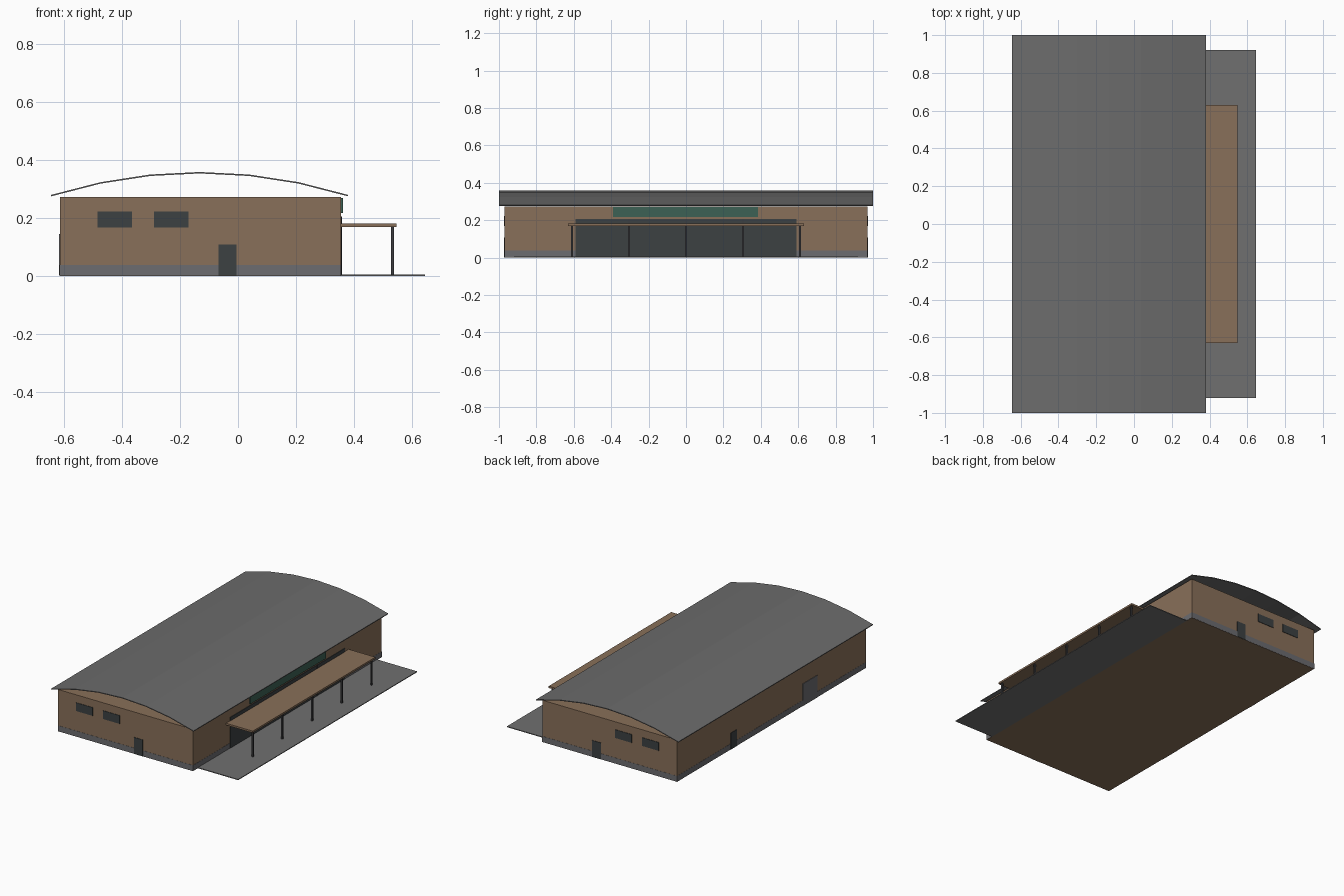
import bpy, bmesh

cube = bpy.data.objects.get("Cube")
if cube:
    bpy.data.objects.remove(cube, do_unlink=True)


def material(name, r, g, b):
    m = bpy.data.materials.new(name)
    m.use_nodes = True
    m.diffuse_color = (r, g, b, 1)
    m.node_tree.nodes["Principled BSDF"].inputs["Base Color"].default_value = (r, g, b, 1)
    return m


tan = material("tan cladding", 0.25, 0.16, 0.1)
roof_grey = material("roof grey", 0.15, 0.15, 0.15)
paving_grey = material("paving grey", 0.16, 0.16, 0.16)
plinth_grey = material("plinth grey", 0.15, 0.15, 0.16)
glass = material("dark glass", 0.045, 0.053, 0.055)
green = material("sign green", 0.045, 0.12, 0.09)
post_dark = material("post dark grey", 0.045, 0.045, 0.05)


def finish(name, bm, mat):
    bmesh.ops.recalc_face_normals(bm, faces=bm.faces)
    mesh = bpy.data.meshes.new(name)
    bm.to_mesh(mesh)
    bm.free()
    mesh.materials.append(mat)
    obj = bpy.data.objects.new(name, mesh)
    bpy.context.collection.objects.link(obj)
    return obj


def box(name, xs, ys, zs, mat):
    """Box spanning the given ranges."""
    bm = bmesh.new()
    bmesh.ops.create_cube(bm, size=1)
    for v in bm.verts:
        v.co = [(lo + hi) / 2 + c * (hi - lo) for c, (lo, hi) in zip(v.co, (xs, ys, zs))]
    return finish(name, bm, mat)


LEFT, RIGHT, END = -0.615, 0.355, 0.97
LIP = 0.003

# Main hall and its plinth band
box("hall_walls", (LEFT, RIGHT), (-END, END), (0, 0.272), tan)
box("plinth", (LEFT - 0.001, RIGHT + 0.001), (-END - 0.001, END + 0.001), (0.001, 0.038), plinth_grey)

# Shallow arched roof sheet, open at the ends
CENTRE, HALF, SEGMENTS, SHEET = -0.1325, 0.5125, 6, 0.005
bm = bmesh.new()
top, under = [], []
for i in range(SEGMENTS + 1):
    t = 2 * i / SEGMENTS - 1
    z = 0.359 - 0.079 * t * t
    top.append(bm.verts.new((CENTRE + t * HALF, -1, z)))
    under.append(bm.verts.new((CENTRE + t * HALF, -1, z - SHEET)))
strip = [bm.faces.new((under[i], under[i + 1], top[i + 1], top[i])) for i in range(SEGMENTS)]
moved = bmesh.ops.extrude_face_region(bm, geom=strip, use_keep_orig=True)["geom"]
for v in moved:
    if isinstance(v, bmesh.types.BMVert):
        v.co.y = 1
finish("arched_roof", bm, roof_grey)

# Windows and a door on both end walls
for side, label in ((-1, "front"), (1, "back")):
    ys = sorted((side * (END - LIP), side * (END + LIP)))
    for n, x in enumerate((-0.485, -0.29)):
        box(f"{label}_window_{n + 1}", (x, x + 0.12), ys, (0.168, 0.222), glass)
    box(f"{label}_door", (-0.068, -0.005), ys, (0.001, 0.108), glass)

# Doors on the plain long side
side_x = (LEFT - LIP, LEFT + LIP)
box("side_door", side_x, (0.36, 0.42), (0.001, 0.108), glass)
box("loading_door", side_x, (-0.47, -0.32), (0.001, 0.145), plinth_grey)

# Glazed shopfront with thin mullions and the blank sign panel
box("shopfront_glass", (RIGHT - LIP, RIGHT + LIP), (-0.59, 0.59), (0.004, 0.205), glass)
for n in range(3):
    y = (n - 1) * 0.305
    box(f"shopfront_mullion_{n + 1}", (RIGHT, RIGHT + 0.004), (y - 0.002, y + 0.002), (0.004, 0.205), post_dark)
box("sign_panel", (RIGHT, 0.363), (-0.39, 0.385), (0.217, 0.27), green)

# Canopy on a row of posts
box("canopy", (RIGHT, 0.547), (-0.63, 0.63), (0.17, 0.182), tan)
for n in range(5):
    y = (n - 2) * 0.305
    box(f"canopy_post_{n + 1}", (0.528, 0.538), (y - 0.005, y + 0.005), (0.003, 0.171), post_dark)

# Paved forecourt
box("forecourt", (RIGHT, 0.645), (-0.92, 0.92), (0, 0.005), paving_grey)
